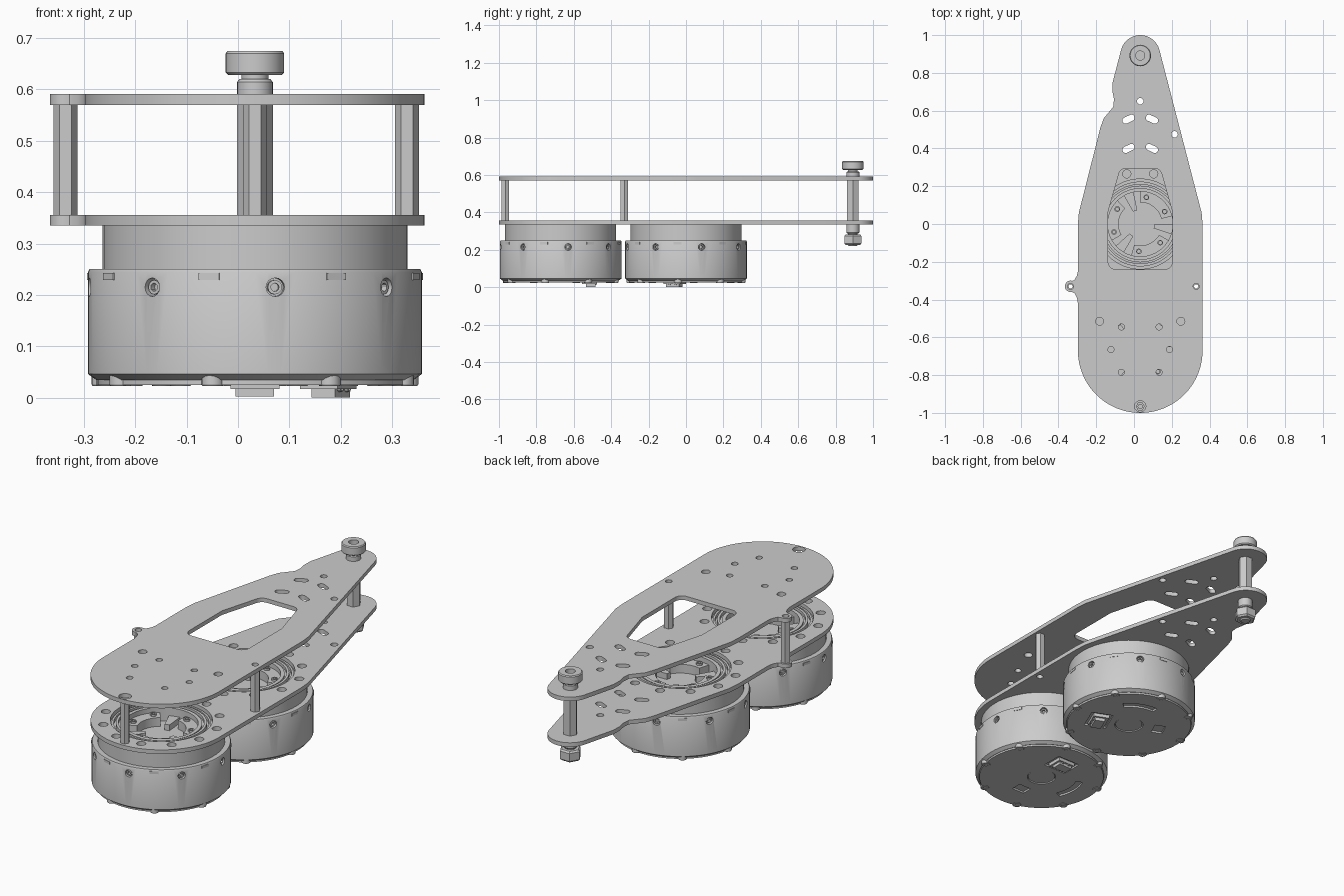
import bpy, bmesh
from math import sin, cos, pi, radians
from mathutils import Matrix, Vector

if "Cube" in bpy.data.objects:
    bpy.data.objects.remove(bpy.data.objects["Cube"])

CX = 0.033                       # shared centre line
M1, M2 = (CX, -0.67), (CX, 0.0)  # motor centres
TIP_Y = 0.892


def arc(c, r, a0, a1, n=16):
    return [(c[0] + r * cos(radians(a0 + (a1 - a0) * i / n)),
             c[1] + r * sin(radians(a0 + (a1 - a0) * i / n))) for i in range(n + 1)]


def circle(c, r, n=20):
    return arc(c, r, 0, 360 * (n - 1) / n, n - 1)


def finish(ob, angle=30):
    bpy.ops.object.select_all(action='DESELECT')
    ob.select_set(True)
    bpy.context.view_layer.objects.active = ob
    bpy.ops.object.shade_smooth_by_angle(angle=radians(angle))
    return ob


def mesh_object(name, bm):
    bmesh.ops.remove_doubles(bm, verts=bm.verts, dist=1e-5)
    bmesh.ops.recalc_face_normals(bm, faces=bm.faces)
    me = bpy.data.meshes.new(name)
    bm.to_mesh(me)
    bm.free()
    ob = bpy.data.objects.new(name, me)
    bpy.context.collection.objects.link(ob)
    return ob


def add_lathe(bm, profile, n, mat):
    rings = [[bm.verts.new(mat @ Vector((r * cos(2 * pi * i / n), r * sin(2 * pi * i / n), z)))
              for i in range(n)] for r, z in profile]
    for a, b, (ra, _), (rb, _) in zip(rings, rings[1:], profile, profile[1:]):
        for i in range(n):
            j = (i + 1) % n
            if ra == 0:
                bm.faces.new((a[0], b[j], b[i]))
            elif rb == 0:
                bm.faces.new((a[i], a[j], b[0]))
            else:
                bm.faces.new((a[i], a[j], b[j], b[i]))
    for ring, (r, _) in zip(rings, profile):
        if r == 0:
            bmesh.ops.delete(bm, geom=ring[1:], context='VERTS')


def lathe(name, profile, n, mats):
    bm = bmesh.new()
    for m in mats:
        add_lathe(bm, profile, n, m)
    return finish(mesh_object(name, bm))


def at(x, y, z=0):
    return Matrix.Translation((x, y, z))


def sheet(name, loops, z0, z1):
    """Flat sheet: first loop is the outline, the others are holes."""
    cu = bpy.data.curves.new(name, 'CURVE')
    cu.dimensions = '2D'
    cu.fill_mode = 'BOTH'
    cu.extrude = (z1 - z0) / 2
    for pts in loops:
        sp = cu.splines.new('POLY')
        sp.points.add(len(pts) - 1)
        for p, (x, y) in zip(sp.points, pts):
            p.co = (x, y, 0, 1)
        sp.use_cyclic_u = True
    ob = bpy.data.objects.new(name, cu)
    bpy.context.collection.objects.link(ob)
    ob.location.z = (z0 + z1) / 2
    bpy.ops.object.select_all(action='DESELECT')
    ob.select_set(True)
    bpy.context.view_layer.objects.active = ob
    bpy.ops.object.convert(target='MESH')
    ob = bpy.context.object
    bm = bmesh.new()
    bm.from_mesh(ob.data)
    bmesh.ops.remove_doubles(bm, verts=bm.verts, dist=1e-5)
    bmesh.ops.recalc_face_normals(bm, faces=bm.faces)
    bm.to_mesh(ob.data)
    bm.free()
    return finish(ob)


def slot(c, length, r, ang):
    dx, dy = cos(radians(ang)) * length / 2, sin(radians(ang)) * length / 2
    return (arc((c[0] + dx, c[1] + dy), r, ang - 90, ang + 90, 8)
            + arc((c[0] - dx, c[1] - dy), r, ang + 90, ang + 270, 8))


def sector(c, r0, r1, a0, a1):
    return arc(c, r1, a0, a1) + arc(c, r0, a1, a0)


def box(name, size, mat):
    bm = bmesh.new()
    bmesh.ops.create_cube(bm, size=1, matrix=mat @ Matrix.Diagonal((*size, 1)))
    return mesh_object(name, bm)


# Arm plates
ear = (-0.336, -0.33)
outline = (arc(M1, 0.33, 180, 360, 48) + [(0.363, 0.0), (0.358, 0.06)]
           + arc((CX, 0.895), 0.105, 15, 165, 24)
           + [(-0.113, 0.75), (-0.114, 0.70), (-0.106, 0.66), (-0.11, 0.62), (-0.135, 0.59),
              (-0.16, 0.56), (-0.178, 0.51), (-0.292, 0.06), (-0.297, 0.0),
              (-0.297, -0.25), (-0.303, -0.275), (-0.316, -0.297)]
           + arc(ear, 0.03, 75, 285) + [(-0.314, -0.368), (-0.302, -0.39), (-0.297, -0.42)])
shared = [circle((CX, 0.65), 0.017), circle((0.215, 0.475), 0.017),
          circle(ear, 0.016), circle((0.329, -0.33), 0.016), circle((CX, TIP_Y), 0.025)]
for s in (-1, 1):
    for y in (0.4, 0.555):
        shared.append(slot((CX + s * 0.062, y), 0.034, 0.017, -s * 25))

window = (arc((CX + 0.075, 0.255), 0.04, 20, 90, 6) + arc((CX - 0.075, 0.255), 0.04, 90, 160, 6)
          + arc((CX - 0.13, 0.06), 0.04, 165, 180, 4) + arc((CX - 0.13, -0.2), 0.04, 180, 270, 8)
          + arc((CX + 0.13, -0.2), 0.04, 270, 360, 8) + arc((CX + 0.13, 0.06), 0.04, 0, 15, 4))
top_holes = [window, circle((CX, -0.965), 0.03)]
for s in (-1, 1):
    for dx, y, r in ((0.215, -0.515, 0.021), (0.1, -0.545, 0.016),
                     (0.155, -0.665, 0.016), (0.1, -0.785, 0.016)):
        top_holes.append(circle((CX + s * dx, y), r))
sheet("upper_plate", [outline] + shared + top_holes, 0.57, 0.591)

low_holes = []
for c in (M1, M2):
    low_holes.append(circle(c, 0.238, 64))
    for k in range(12):
        low_holes.append(circle(arc(c, 0.275, 15 + 30 * k, 0, 1)[0], 0.022, 14))
sheet("lower_plate", [outline] + shared + low_holes, 0.335, 0.356)

# Motors: connector angle and side screw phase differ
for tag, c, ang, phase in (("front", M1, 90, 7), ("rear", M2, -23, 15)):
    o = at(*c)
    body = lathe(tag + "_motor_housing",
                 [(0, 0.034), (0.308, 0.034), (0.325, 0.046), (0.325, 0.244), (0.322, 0.25),
                  (0.297, 0.25), (0.297, 0.245), (0, 0.245)], 80, [o])

    # Recessed side screws
    sides = [o @ Matrix.Rotation(radians(phase + 45 * k), 4, 'Z') @ at(0.325, 0, 0.215)
             @ Matrix.Rotation(pi / 2, 4, 'Y') for k in range(8)]
    cutter = lathe("screw_cutter", [(0, -0.02), (0.018, -0.02), (0.018, 0.02), (0, 0.02)], 16, sides)
    cutter.hide_render = True
    mod = body.modifiers.new("screw_holes", 'BOOLEAN')
    mod.operation = 'DIFFERENCE'
    mod.object = cutter
    bpy.context.view_layer.objects.active = body
    bpy.ops.object.modifier_apply(modifier=mod.name)
    bpy.data.objects.remove(cutter)
    finish(body)
    lathe(tag + "_motor_side_screws", [(0, -0.018), (0.008, -0.018), (0.008, -0.006), (0.014, -0.006),
                                       (0.014, -0.02), (0, -0.02)], 12, sides)

    # Rim clips and underside lugs
    for k in range(8):
        a = radians(phase + 22 + 45 * k)
        box(tag + "_motor_rim_clip", (0.008, 0.042, 0.013),
            o @ Matrix.Rotation(a, 4, 'Z') @ at(0.323, 0, 0.236))
    lathe(tag + "_motor_lugs", [(0, 0.03), (0.01, 0.03), (0.01, 0.023), (0.02, 0.023), (0.022, 0.026),
                                (0.022, 0.05), (0, 0.05)], 14,
          [o @ Matrix.Rotation(radians(phase + 22 + 45 * k), 4, 'Z') @ at(0.299, 0) for k in range(8)])

    # Bottom cover with vents and connector pocket
    turn = Matrix.Rotation(radians(ang), 4, 'Z')

    def rect(x0, x1, y0, y1):
        return [(o @ turn @ Vector((x, y, 0)))[:2] for x, y in ((x0, y0), (x1, y0), (x1, y1), (x0, y1))]
    sheet(tag + "_motor_cover",
          [circle(c, 0.306, 80), circle(c, 0.07, 32), sector(c, 0.175, 0.21, ang + 65, ang + 115),
           rect(-0.18, -0.125, -0.035, 0.035), rect(0.1, 0.21, -0.065, 0.065)], 0.025, 0.0345)
    lathe(tag + "_motor_hub", [(0, 0.028), (0.066, 0.028), (0.066, 0.036), (0, 0.036)], 32, [o])
    f = o @ turn
    box(tag + "_connector_base", (0.08, 0.095, 0.018), f @ at(0.155, 0, 0.026))
    box(tag + "_connector_body", (0.05, 0.075, 0.02), f @ at(0.16, 0, 0.0125 if tag == "front" else 0.01))
    lathe(tag + "_connector_contacts", [(0, 0), (0.009, 0), (0.009, 0.012), (0.006, 0.012),
                                        (0.006, 0.004), (0, 0.004)], 12,
          [f @ at(0.18, y, 0.02) @ Matrix.Rotation(pi / 2, 4, 'Y') for y in (-0.018, 0.018)])

    # Rotor with stepped rings and open core
    lathe(tag + "_rotor", [(0, 0.24), (0.297, 0.24), (0.297, 0.335), (0.232, 0.335), (0.232, 0.342),
                           (0.222, 0.342), (0.222, 0.325), (0.212, 0.325), (0.212, 0.345), (0.2, 0.345),
                           (0.2, 0.33), (0.19, 0.33), (0.19, 0.34), (0.172, 0.34), (0.172, 0.27),
                           (0, 0.27)], 80, [o])
    for k in range(3):
        a = ang + 75 + 120 * k
        sheet(tag + "_rotor_core_segment", [sector(c, 0.115, 0.173, a - 38, a + 38)], 0.265, 0.315)
        sheet(tag + "_rotor_core_arm", [sector(c, 0.075, 0.173, a + 50, a + 68)], 0.265, 0.30)
    lathe(tag + "_rotor_screws", [(0, 0.315), (0.009, 0.315), (0.009, 0.325), (0.015, 0.325),
                                  (0.015, 0.3), (0, 0.3)], 12,
          [at(*arc(c, 0.145, ang + 75 + 120 * k + s, 0, 1)[0]) for k in range(3) for s in (-25, 25)])

# Hex standoffs between the plates
lathe("hex_standoffs", [(0.012, 0.355), (0.0235, 0.355), (0.0235, 0.57), (0.012, 0.57), (0.012, 0.355)],
      6, [at(*ear), at(0.329, -0.33), at(CX, -0.966)])

# Tip bolt: spacer, collars, socket head and nut
tip = [at(CX, TIP_Y)]
lathe("tip_spacer", [(0, 0.355), (0.035, 0.355), (0.035, 0.571), (0, 0.571)], 6, tip)
lathe("tip_upper_collar", [(0, 0.59), (0.035, 0.59), (0.035, 0.614), (0.03, 0.62), (0, 0.62)], 24, tip)
lathe("tip_lower_collar", [(0, 0.336), (0.035, 0.336), (0.035, 0.293), (0.03, 0.287), (0, 0.287)], 24, tip)
lathe("tip_bolt", [(0, 0.22), (0.022, 0.22), (0.026, 0.226), (0.026, 0.628), (0.052, 0.628),
                   (0.057, 0.633), (0.057, 0.67), (0.053, 0.675), (0.024, 0.675), (0.024, 0.65),
                   (0, 0.65)], 32, tip)
lathe("tip_nut", [(0, 0.226), (0.045, 0.226), (0.053, 0.234), (0.053, 0.274), (0.045, 0.282),
                  (0, 0.282)], 6, tip)
